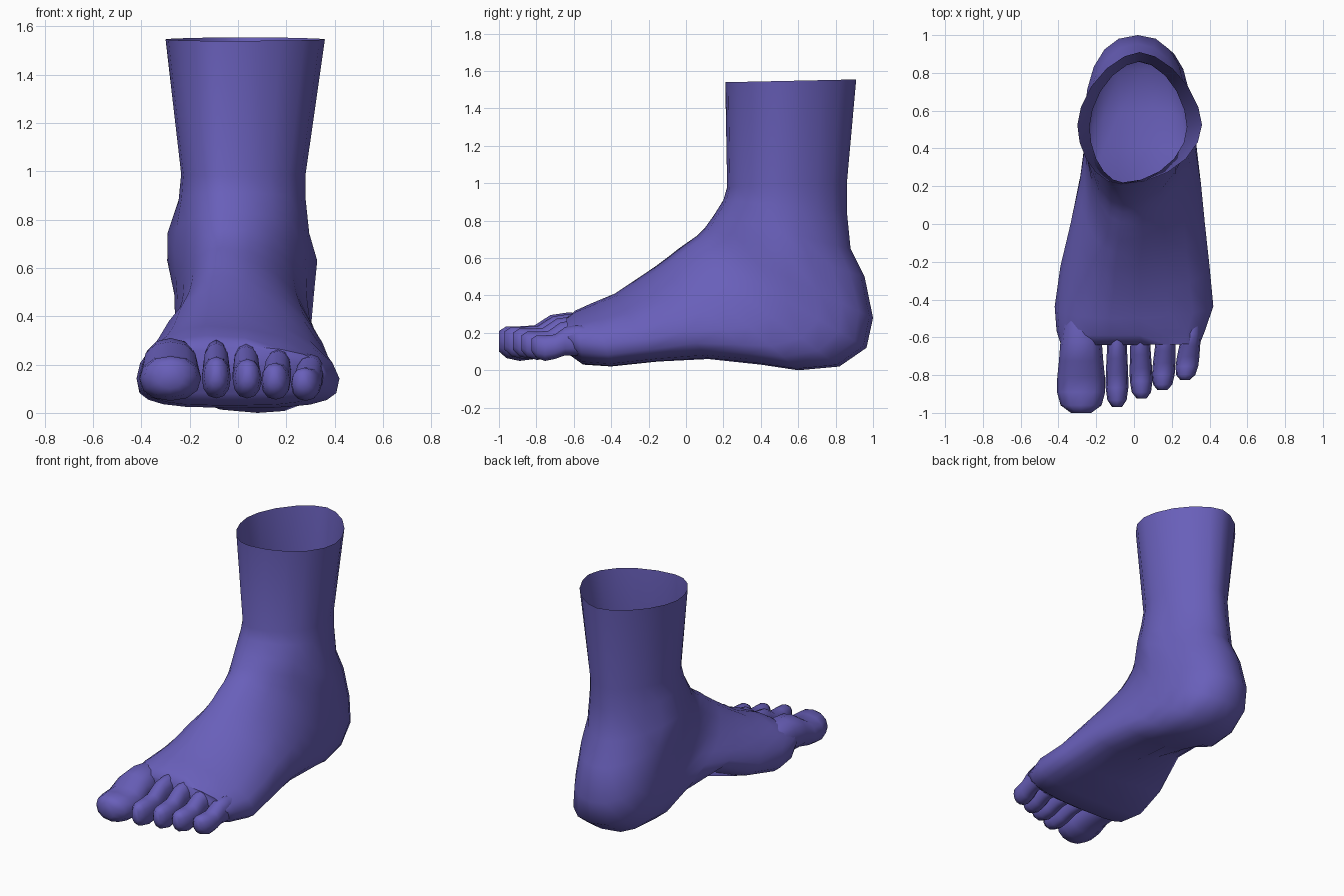
import bpy, bmesh, math

if "Cube" in bpy.data.objects:
    bpy.data.objects.remove(bpy.data.objects["Cube"])

skin = bpy.data.materials.new("violet")
skin.diffuse_color = (0.14, 0.115, 0.49, 1)
skin.use_nodes = True
skin.node_tree.nodes["Principled BSDF"].inputs["Base Color"].default_value = skin.diffuse_color


def spow(v, e):
    return math.copysign(abs(v) ** e, v)


def clamp(v):
    return max(0, min(1, v))


def loft(name, rings, cap_start, cap_end):
    """Skin a list of equal-length point rings into one smooth object."""
    bm = bmesh.new()
    vs = [[bm.verts.new(p) for p in ring] for ring in rings]
    n = len(vs[0])
    for a, b in zip(vs, vs[1:]):
        for i in range(n):
            j = (i + 1) % n
            bm.faces.new((a[i], a[j], b[j], b[i]))
    if cap_start:
        bm.faces.new(vs[0])
    if cap_end:
        bm.faces.new(vs[-1])
    bmesh.ops.recalc_face_normals(bm, faces=bm.faces)
    mesh = bpy.data.meshes.new(name)
    bm.to_mesh(mesh)
    bm.free()
    obj = bpy.data.objects.new(name, mesh)
    bpy.context.collection.objects.link(obj)
    mesh.materials.append(skin)
    bpy.context.view_layer.objects.active = obj
    obj.select_set(True)
    bpy.ops.object.shade_smooth_by_angle(angle=math.radians(60))
    obj.select_set(False)
    return obj


def ankle_bump(x, y, z):
    """Push the ankle bones outwards."""
    cy, cz, h = (0.52, 0.58, 0.05) if x > 0 else (0.50, 0.69, 0.05)
    g = math.exp(-((y - cy) / 0.11) ** 2 - ((z - cz) / 0.13) ** 2)
    return math.copysign(h * g, x) if abs(x) > 0.12 else 0


def arch(x, y, z):
    """Raise the inner side of the sole."""
    g = math.exp(-((y - 0.17) / 0.27) ** 2)
    return 0.13 * g * clamp((0.03 - x) / 0.2) * clamp((0.4 - z) / 0.25)


def foot_ring(ty, tz, by, bz, xl, xr, xt, xb, tw, eu, el, n=20):
    """Cross-section from front/top point to back/bottom point."""
    pts = []
    for i in range(n):
        a = 2 * math.pi * i / n
        s, c = math.sin(a), math.cos(a)
        side = xr if s > 0 else xl
        e, mid = (eu, xt) if c > 0 else (el, xb)
        x = mid + (side - mid) * abs(s) ** e
        t = tw * (1 - abs(c) ** e) if c > 0 else tw + (1 - tw) * abs(c) ** e
        y, z = ty + t * (by - ty), tz + t * (bz - tz)
        pts.append((x + ankle_bump(x, y, z), y, z + arch(x, y, z)))
    return pts


# Leg, heel and instep: rings fan round the bend of the ankle
outline = [  # top y, z, bottom y, z, left x, right x
    (.21, 1.54, .91, 1.555, -.30, .36),
    (.22, .98, .86, 1.00, -.235, .28),
    (.20, .91, .86, .85, -.24, .28),
    (.15, .83, .88, .65, -.25, .285),
    (.10, .76, .955, .50, -.255, .285),
    (.06, .72, 1.00, .28, -.26, .285),
    (.01, .685, .965, .12, -.26, .30),
    (-.04, .65, .82, .02, -.26, .315),
    (-.09, .61, .60, .00, -.27, .335),
    (-.15, .565, .40, .03, -.29, .355),
    (-.23, .51, .12, .06, -.335, .375),
    (-.38, .41, -.15, .045, -.39, .40),
    (-.50, .36, -.40, .02, -.42, .42),
    (-.59, .32, -.55, .03, -.41, .375),
    (-.64, .28, -.62, .08, -.39, .35)]
# top x, bottom x, widest position, upper and lower roundness
shape = [
    (-.07, .03, .45, 1.05, 1.2), (-.06, .03, .46, 1.05, 1.15),
    (-.06, .02, .47, 1, 1.1), (-.06, .02, .48, 1, 1.05),
    (-.06, .02, .50, 1, .98), (-.06, .02, .52, 1, .87),
    (-.07, .04, .55, 1, .77), (-.08, .06, .58, 1, .72),
    (-.08, .08, .62, 1, .7), (-.09, .08, .65, 1.05, .72),
    (-.10, .07, .67, 1.1, .72), (-.11, .02, .67, 1.1, .68),
    (-.13, -.02, .64, 1.05, .6), (-.13, -.04, .58, 1, .65),
    (-.12, -.03, .52, .85, .75)]
loft("foot", [foot_ring(*o, *s) for o, s in zip(outline, shape)], False, True)

# Toes: shared profile of length fraction, width, underside z, top z
profile = [(0, .75, .09, .29), (.25, .86, .08, .31), (.45, .92, .08, .295),
           (.62, .99, .06, .24), (.78, 1, .05, .235), (.92, .85, .065, .235),
           (1, .42, .10, .21)]


def toe(name, root_x, tip_x, tip_y, width, height, lift):
    rings = []
    root_y = -0.50
    for f, w, lo, hi in profile:
        y = root_y + f * (tip_y - root_y)
        x = root_x + f * (tip_x - root_x)
        lo, hi = lo + lift, .05 + lift + (hi - .05) * height
        ring = []
        for i in range(12):
            a = 2 * math.pi * i / 12
            ring.append((x + width / 2 * w * spow(math.cos(a), .9), y,
                         (lo + hi) / 2 + (hi - lo) / 2 * spow(math.sin(a), .9)))
        rings.append(ring)
    loft(name, rings, True, True)


toe("big_toe", -.28, -.28, -1.0, .255, 1.0, 0)
toe("second_toe", -.09, -.09, -.97, .12, .93, .01)
toe("middle_toe", .03, .04, -.925, .12, .88, .01)
toe("fourth_toe", .175, .15, -.88, .12, .82, .005)
toe("little_toe", .315, .27, -.825, .12, .74, 0)
